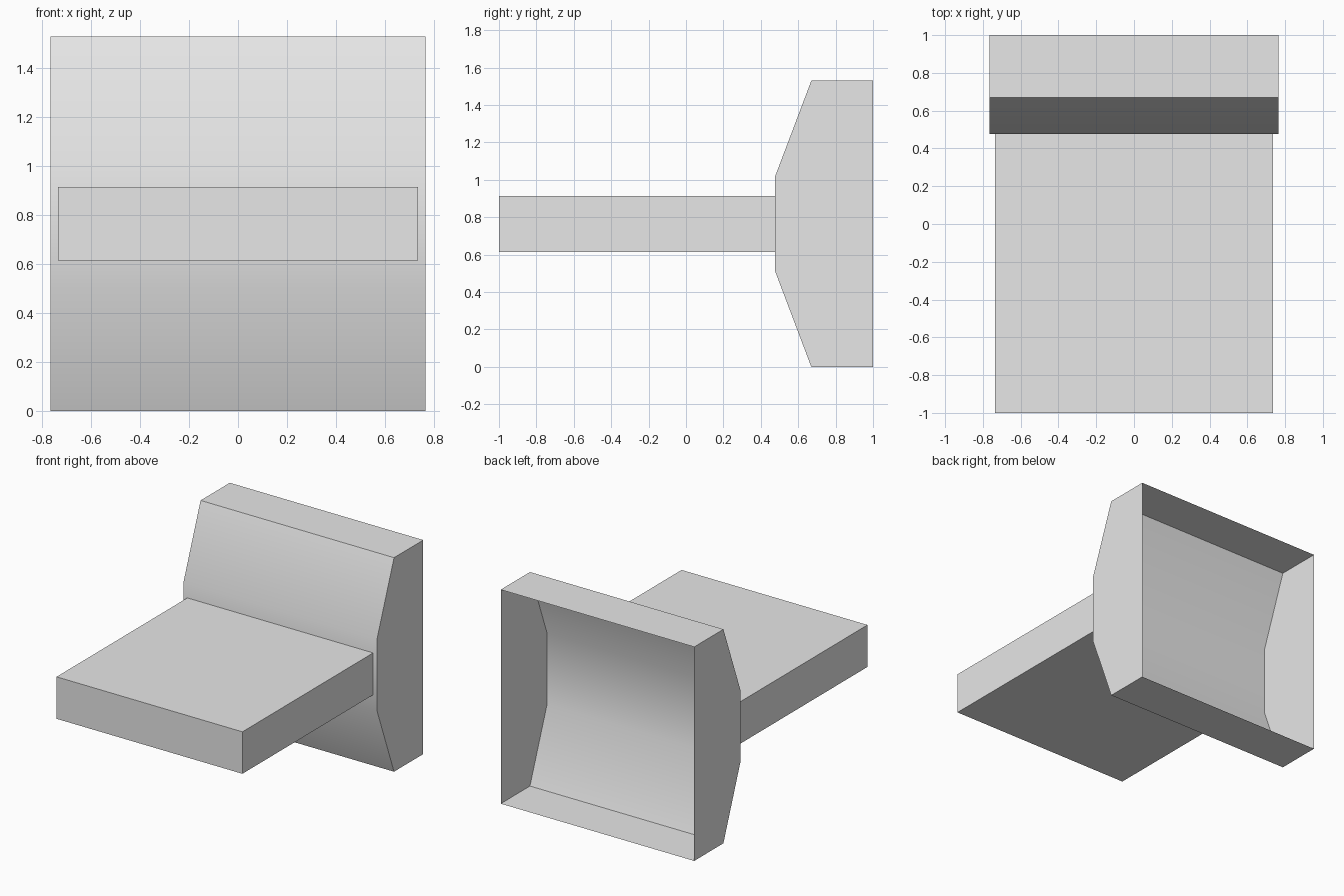
import bpy
import bmesh

if "Cube" in bpy.data.objects:
    bpy.data.objects.remove(bpy.data.objects["Cube"])

grey = bpy.data.materials.new("light grey")
grey.diffuse_color = (0.8, 0.8, 0.8, 1.0)
grey.use_nodes = True
grey.node_tree.nodes["Principled BSDF"].inputs["Base Color"].default_value = grey.diffuse_color


def extrude_profile(name, profile, half_width, open_edge):
    """Sweep a (y, z) profile along x; the side from point open_edge to the next stays open."""
    bm = bmesh.new()
    left = [bm.verts.new((-half_width, y, z)) for y, z in profile]
    right = [bm.verts.new((half_width, y, z)) for y, z in profile]
    n = len(profile)
    bm.faces.new(left)
    bm.faces.new(right[::-1])
    for i in range(n):
        if i != open_edge:
            j = (i + 1) % n
            bm.faces.new((left[j], left[i], right[i], right[j]))
    # point the open shell's normals away from its middle
    mid = sum((v.co for v in bm.verts), bm.verts[:][0].co * 0) / len(bm.verts)
    bm.normal_update()
    for f in bm.faces:
        if f.normal.dot(f.calc_center_median() - mid) < 0:
            f.normal_flip()
    mesh = bpy.data.meshes.new(name)
    bm.to_mesh(mesh)
    bm.free()
    mesh.materials.append(grey)
    obj = bpy.data.objects.new(name, mesh)
    bpy.context.collection.objects.link(obj)
    return obj


# hollow head, open at the back, with a softly shaded tapered front
head = extrude_profile(
    "hollow_head",
    [(1.0, 0.0), (0.67, 0.0), (0.477, 0.51), (0.477, 1.02), (0.67, 1.53), (1.0, 1.53)],
    0.765, open_edge=5)

# flat slab projecting forward, its rear end meeting the head
extrude_profile(
    "front_slab",
    [(0.477, 0.615), (-1.0, 0.615), (-1.0, 0.915), (0.477, 0.915)],
    0.735, open_edge=3)

# smooth the shallow bends of the head only
bpy.context.view_layer.objects.active = head
head.select_set(True)
bpy.ops.object.shade_smooth_by_angle(angle=0.6)
